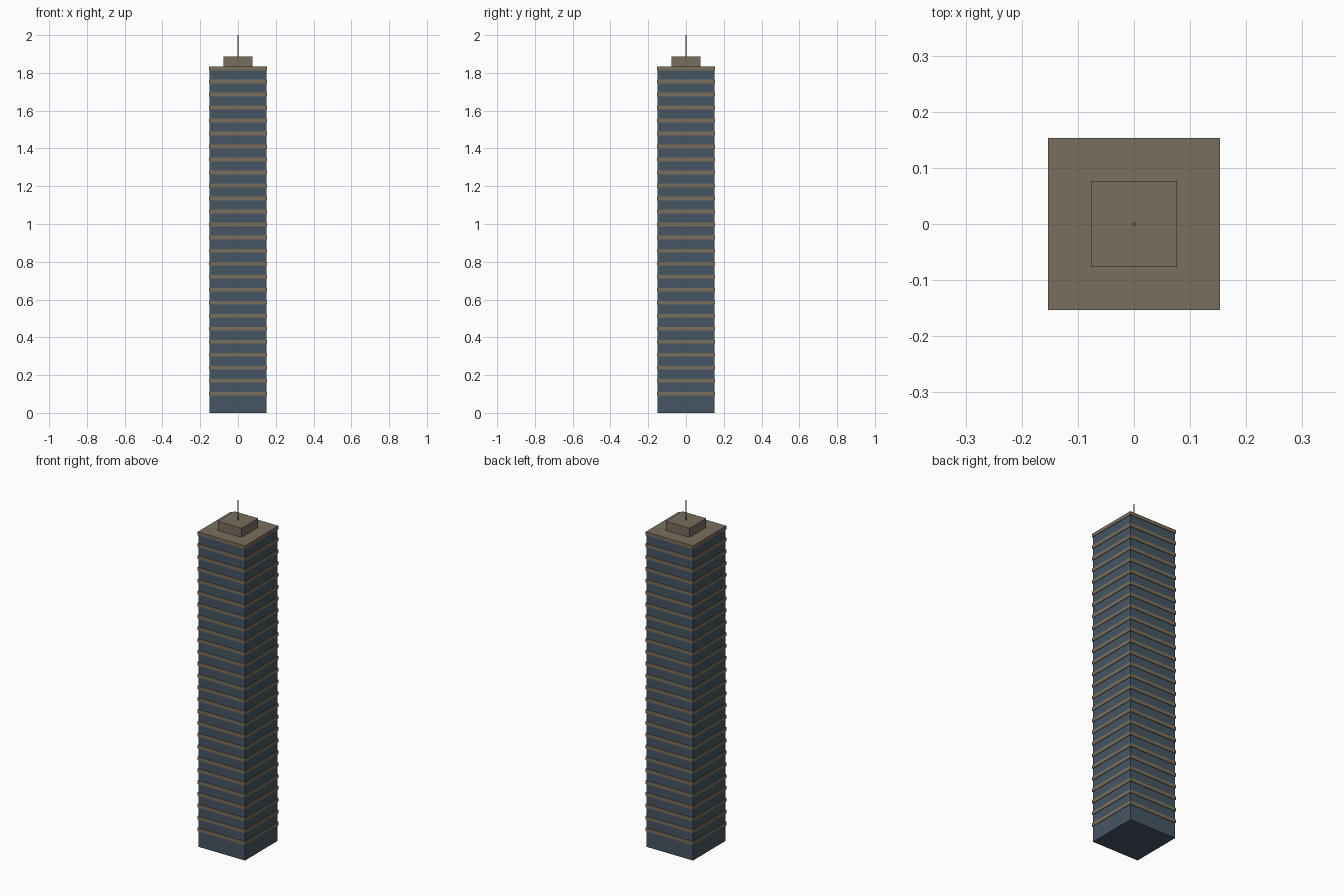
import bpy

if "Cube" in bpy.data.objects:
    bpy.data.objects.remove(bpy.data.objects["Cube"])


def material(name, rgb):
    m = bpy.data.materials.new(name)
    m.diffuse_color = (*rgb, 1.0)
    m.use_nodes = True
    m.node_tree.nodes["Principled BSDF"].inputs["Base Color"].default_value = m.diffuse_color
    return m


glass = material("blue grey glass", (0.061, 0.090, 0.122))
stone = material("tan stone", (0.185, 0.157, 0.112))
steel = material("grey steel", (0.10, 0.11, 0.13))


def box(name, width, z0, z1, mat):
    """Square block centred on the tower axis."""
    bpy.ops.mesh.primitive_cube_add(size=1, location=(0, 0, (z0 + z1) / 2))
    ob = bpy.context.object
    ob.name = name
    ob.scale = (width, width, z1 - z0)
    bpy.ops.object.transform_apply(location=False, rotation=False, scale=True)
    ob.data.materials.append(mat)
    return ob


# glazed tower shaft
box("tower_shaft", 0.30, 0.0, 1.825, glass)

# projecting floor bands; the last one is the roof slab
COUNT, FIRST, STEP, THICK = 26, 0.101, 0.0689, 0.020
for i in range(COUNT):
    z = FIRST + i * STEP
    name = "roof_slab" if i == COUNT - 1 else f"floor_band_{i + 1}"
    box(name, 0.306, z - THICK / 2, z + THICK / 2, stone)

# rooftop plant room
box("plant_room", 0.153, 1.83, 1.886, stone)

# antenna mast
bpy.ops.mesh.primitive_cylinder_add(vertices=8, radius=0.003, depth=0.116,
                                    location=(0, 0, 1.942))
mast = bpy.context.object
mast.name = "antenna_mast"
mast.data.materials.append(steel)
